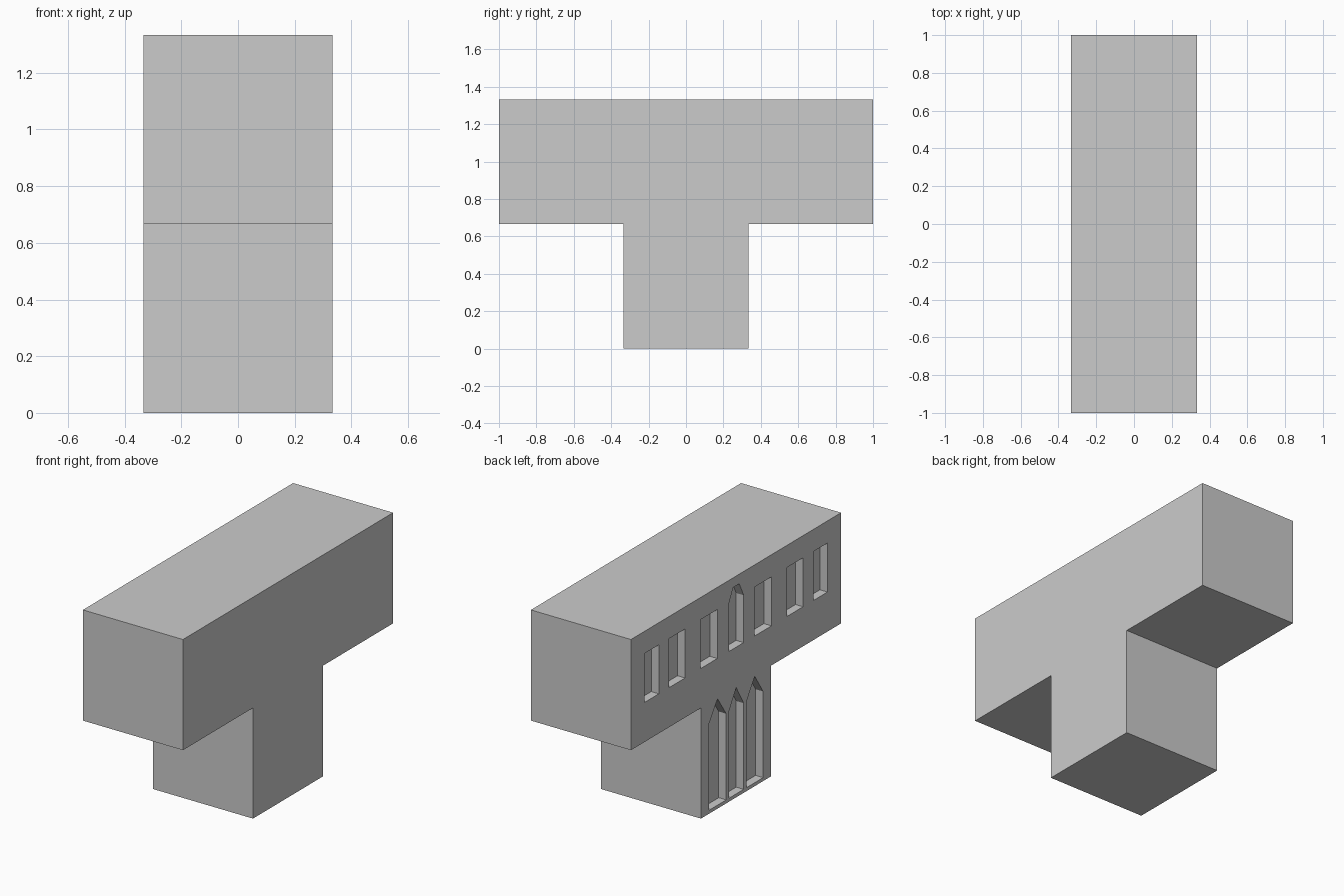
import bpy, bmesh

if "Cube" in bpy.data.objects:
    bpy.data.objects.remove(bpy.data.objects["Cube"])

HALF = 1 / 3      # half thickness of the block in x
DEPTH = 0.05      # window recess depth


def prisms(name, profiles, x0, x1):
    """One object holding a closed prism per (y, z) profile, extruded along x."""
    bm = bmesh.new()
    for pts in profiles:
        face = bm.faces.new([bm.verts.new((x0, y, z)) for y, z in pts])
        ext = bmesh.ops.extrude_face_region(bm, geom=[face], use_keep_orig=True)
        verts = [g for g in ext["geom"] if isinstance(g, bmesh.types.BMVert)]
        bmesh.ops.translate(bm, verts=verts, vec=(x1 - x0, 0, 0))
    bmesh.ops.recalc_face_normals(bm, faces=bm.faces)
    mesh = bpy.data.meshes.new(name)
    bm.to_mesh(mesh)
    bm.free()
    ob = bpy.data.objects.new(name, mesh)
    bpy.context.collection.objects.link(ob)
    return ob


# T-shaped building block
half = [(HALF, 0), (HALF, 2 / 3), (1, 2 / 3), (1, 4 / 3)]
outline = half + [(-y, z) for y, z in reversed(half)]
block = prisms("t_block", [outline], -HALF, HALF)

# Upper row: three rectangular windows each side of a taller arched one
windows = []
for a, b in ((0.178, 0.337), (0.485, 0.638), (0.735, 0.87)):
    for s in (1, -1):
        windows.append([(s * a, 0.905), (s * b, 0.905), (s * b, 1.2), (s * a, 1.2)])
windows.append([(-0.073, 0.905), (0.069, 0.905), (0.069, 1.19),
                (0.027, 1.275), (-0.031, 1.275), (-0.073, 1.19)])

# Lower row: three pointed lancets
for a, b in ((0.093, 0.258), (-0.073, 0.069), (-0.258, -0.1)):
    windows.append([(a, 0.021), (b, 0.021), (b, 0.54),
                    ((a + b) / 2, 0.661), (a, 0.54)])

# Cut the recesses into the left wall
cutter = prisms("window_cutter", windows, -HALF - 0.1, -HALF + DEPTH)
cutter.hide_render = True
mod = block.modifiers.new("windows", "BOOLEAN")
mod.operation = "DIFFERENCE"
mod.solver = "EXACT"
mod.object = cutter
bpy.context.view_layer.objects.active = block
bpy.ops.object.modifier_apply(modifier=mod.name)
bpy.data.objects.remove(cutter)
